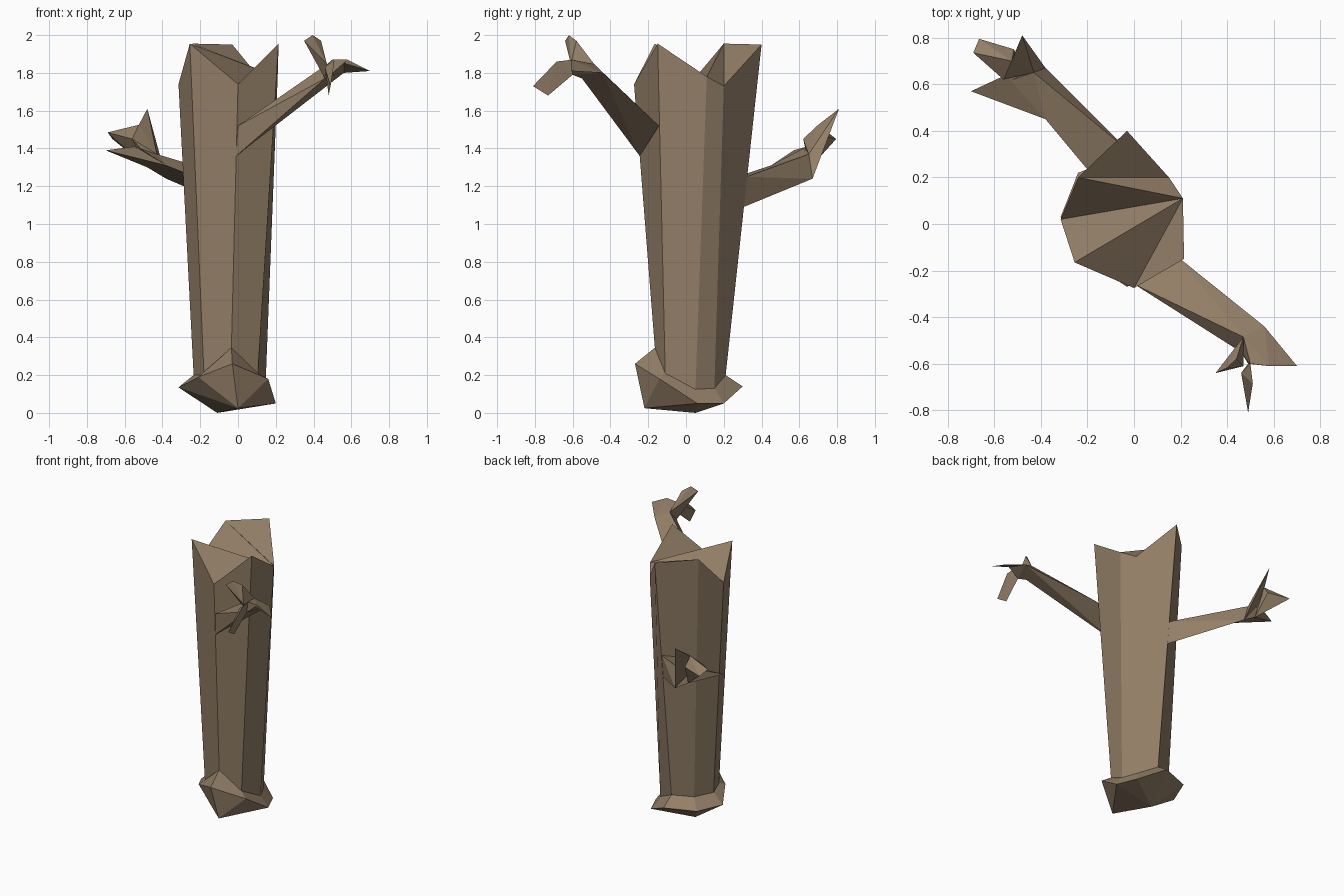
import bpy
import bmesh

# Remove the default cube only
default_cube = bpy.data.objects.get("Cube")
if default_cube:
    bpy.data.objects.remove(default_cube, do_unlink=True)

# Single bark colour
bark = bpy.data.materials.new("bark_brown")
bark.use_nodes = True
bark_colour = (.29, .21, .135, 1)
bark.diffuse_color = bark_colour
bark.node_tree.nodes["Principled BSDF"].inputs["Base Color"].default_value = bark_colour


def finish_part(name, bm):
    """Turn a bmesh into a flat shaded object with the bark material."""
    bmesh.ops.recalc_face_normals(bm, faces=bm.faces[:])
    mesh = bpy.data.meshes.new(name)
    bm.to_mesh(mesh)
    bm.free()
    mesh.materials.append(bark)
    part = bpy.data.objects.new(name, mesh)
    bpy.context.scene.collection.objects.link(part)
    return part


def hull_part(name, points):
    """Build a faceted solid wrapped around a few corner points."""
    bm = bmesh.new()
    corners = [bm.verts.new(point) for point in points]
    result = bmesh.ops.convex_hull(bm, input=corners)
    unused = set(result["geom_interior"]) | set(result["geom_unused"])
    loose = [item for item in unused if isinstance(item, bmesh.types.BMVert)]
    bmesh.ops.delete(bm, geom=loose, context="VERTS")
    return finish_part(name, bm)


def add_ring(bm, points):
    return [bm.verts.new(point) for point in points]


def bridge_rings(bm, lower, upper):
    """Join two rings of equal length with quads."""
    count = len(lower)
    for i in range(count):
        j = (i + 1) % count
        bm.faces.new((lower[i], lower[j], upper[j], upper[i]))


# Trunk: jagged broken crown, narrow foot and flared root rim
crown_points = [(0, -.275, 1.74), (.215, -.15, 1.955), (.21, .11, 1.78), (.15, .2, 1.73),
                (-.03, .4, 1.95), (-.24, .2, 1.955), (-.315, .02, 1.74), (-.255, -.165, 1.955)]
foot_points = [(-.035, -.165, .345), (.105, -.11, .21), (.145, .05, .125), (.1, .15, .13),
               (-.03, .21, .2), (-.17, .15, .2), (-.235, .02, .2), (-.18, -.12, .2)]
rim_points = [(-.03, -.27, .26), (.16, -.14, .18), (.2, .06, .05), (.14, .2, .05),
              (-.03, .3, .14), (-.24, .22, .14), (-.315, .03, .135), (-.21, -.15, .19)]

trunk = bmesh.new()
crown = add_ring(trunk, crown_points)
foot = add_ring(trunk, foot_points)
rim = add_ring(trunk, rim_points)
bridge_rings(trunk, foot, crown)
bridge_rings(trunk, rim, foot)

# Splintered top: the broken back corner, then a fan from the low side
hub, notch, back_peak, side_peak = crown[2:6]
trunk.faces.new((notch, back_peak, side_peak))
fan = [notch, side_peak] + crown[6:] + crown[:2]
for first, second in zip(fan, fan[1:]):
    trunk.faces.new((hub, first, second))

# Uneven underside meeting along a short keel
keel_front = trunk.verts.new((0, -.22, .025))
keel_back = trunk.verts.new((-.11, .05, 0))
for i in range(len(rim)):
    keel = keel_back if i in range(2, 6) else keel_front
    trunk.faces.new((keel, rim[i], rim[(i + 1) % len(rim)]))
trunk.faces.new((keel_front, keel_back, rim[2]))
trunk.faces.new((keel_front, keel_back, rim[6]))
finish_part("trunk", trunk)

# Left front branch: three sided limb
left_wrist = [(.47, -.485, 1.845), (.56, -.44, 1.8), (.46, -.55, 1.77)]
left_palm = [(.5, -.6, 1.87), (.58, -.61, 1.87), (.51, -.685, 1.86)]
left_under = (.49, -.6, 1.79)
hull_part("left_branch", [(0, -.258, 1.52), (-.01, -.245, 1.36),
                          (.19, -.143, 1.52)] + left_wrist)
hull_part("left_palm", left_wrist + left_palm[:2] + [left_under])
hull_part("left_side_twig", [left_wrist[1], left_palm[1], left_palm[0],
                             (.7, -.61, 1.81)])
hull_part("left_drooping_twig", [left_palm[0], left_palm[2], left_under,
                                 (.46, -.64, 1.83), (.49, -.81, 1.73), (.48, -.73, 1.68)])
hull_part("left_upright_twig", [left_wrist[0], left_wrist[2], (.47, -.61, 1.85),
                                (.35, -.64, 1.97), (.395, -.62, 2), (.44, -.58, 1.97)])

# Right back branch: three sided limb
right_wrist = [(-.38, .45, 1.31), (-.43, .65, 1.37), (-.38, .67, 1.24)]
right_knuckle = (-.56, .62, 1.45)
right_ridge = (-.525, .7, 1.525)
right_under = (-.48, .66, 1.3)
hull_part("right_branch", [(-.03, .32, 1.25), (-.18, .21, 1.23),
                           (-.03, .305, 1.09)] + right_wrist)
hull_part("right_palm", right_wrist + [right_under, (-.52, .62, 1.4)])
hull_part("right_side_twig", [right_wrist[0], right_wrist[1], right_under,
                              (-.55, .64, 1.41), (-.7, .57, 1.39)])
hull_part("right_upright_twig", [right_wrist[1], right_wrist[2], right_knuckle,
                                 right_ridge, (-.48, .81, 1.61)])
hull_part("right_back_twig", [right_knuckle, right_ridge, right_under, (-.515, .75, 1.46),
                              (-.69, .735, 1.485), (-.665, .795, 1.45)])
